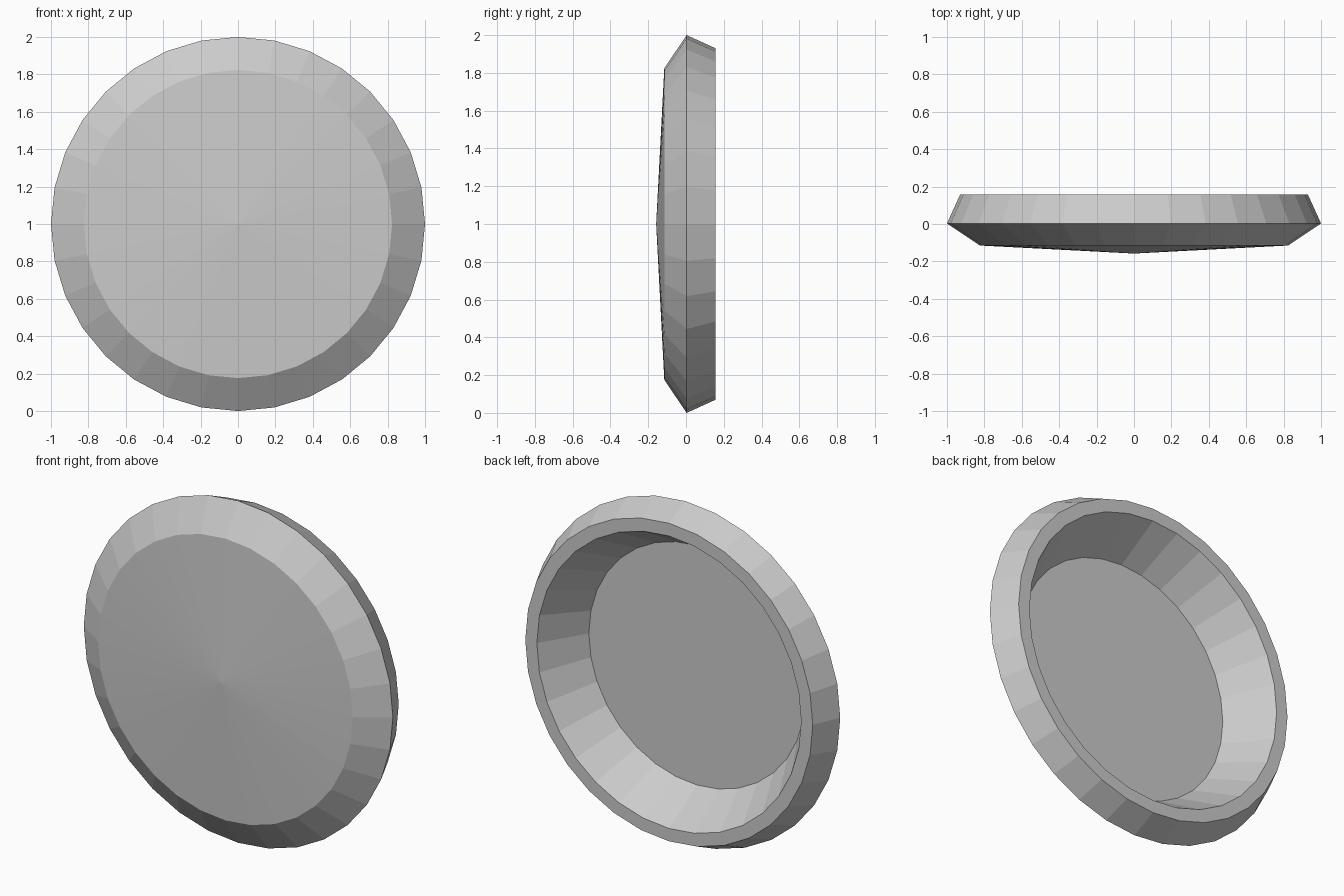
import bpy, bmesh
from math import sin, cos, tau

if "Cube" in bpy.data.objects:
    bpy.data.objects.remove(bpy.data.objects["Cube"])

SIDES = 32
# Lathe profile as (radius, y), from front tip round the rim to the inner floor
PROFILE = [(0.824, -0.115), (1.0, 0.003), (0.93, 0.157), (0.855, 0.157), (0.70, -0.102)]
FRONT_TIP = -0.158

bm = bmesh.new()


def ring(radius, y):
    return [bm.verts.new((radius * cos(tau * i / SIDES), y, 1 + radius * sin(tau * i / SIDES)))
            for i in range(SIDES)]


rings = [ring(r, y) for r, y in PROFILE]

# Shallow conical front face
tip = bm.verts.new((0, FRONT_TIP, 1))
for i in range(SIDES):
    bm.faces.new((tip, rings[0][i], rings[0][(i + 1) % SIDES]))

# Bevelled edge, back rim and sloping inner wall
for a, b in zip(rings, rings[1:]):
    for i in range(SIDES):
        j = (i + 1) % SIDES
        bm.faces.new((a[i], b[i], b[j], a[j]))

# Flat floor of the hollow back
bm.faces.new(rings[-1])

bmesh.ops.recalc_face_normals(bm, faces=bm.faces)
mesh = bpy.data.meshes.new("round_dish")
bm.to_mesh(mesh)
bm.free()
dish = bpy.data.objects.new("round_dish", mesh)
bpy.context.collection.objects.link(dish)
